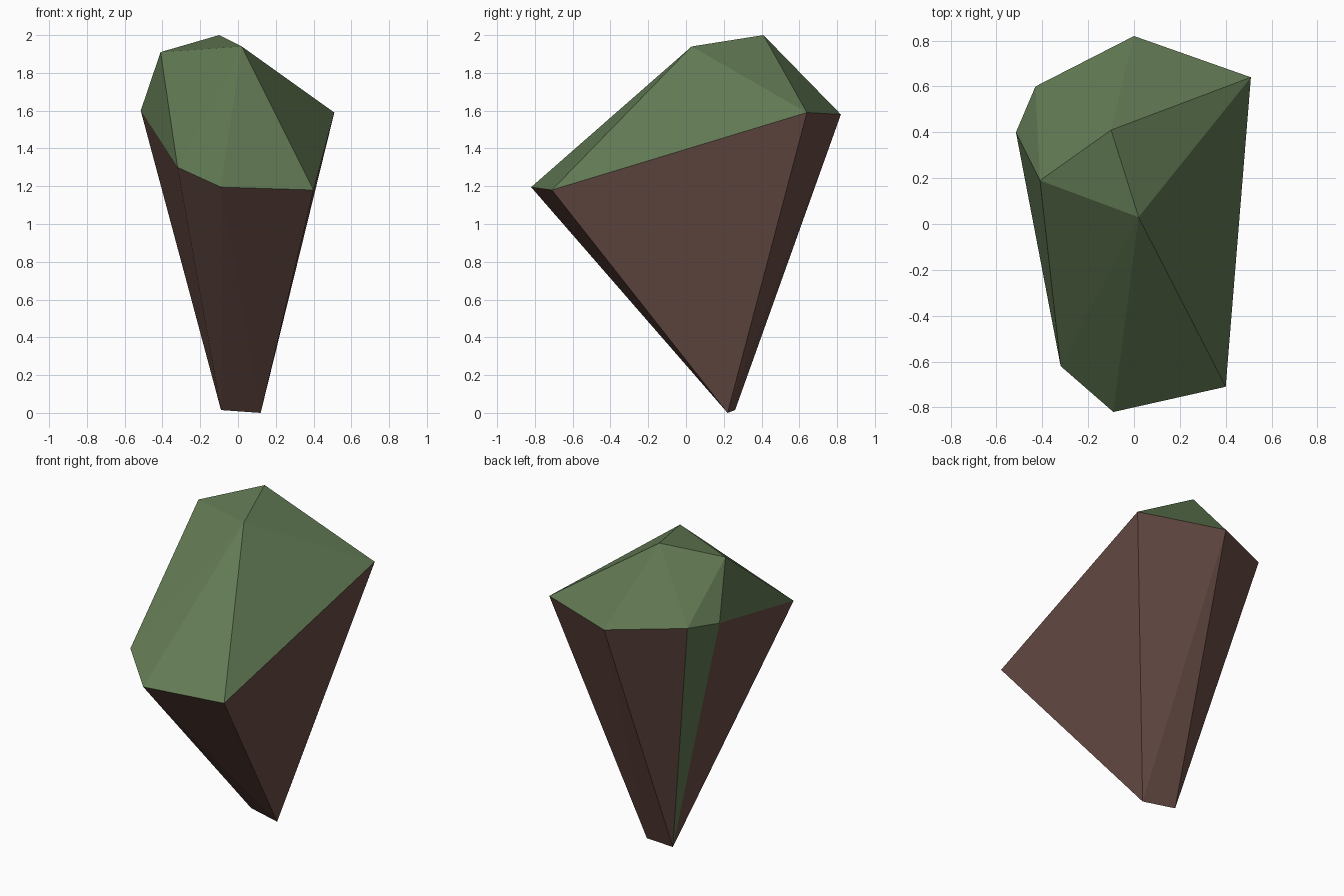
import bpy
import bmesh

if "Cube" in bpy.data.objects:
    bpy.data.objects.remove(bpy.data.objects["Cube"])


def material(name, rgb):
    m = bpy.data.materials.new(name)
    m.diffuse_color = (*rgb, 1.0)
    m.use_nodes = True
    m.node_tree.nodes["Principled BSDF"].inputs["Base Color"].default_value = m.diffuse_color
    return m


# Rim corners, counter-clockwise from above, starting at the back
rim = [(0.0, 0.82, 1.58), (-0.43, 0.60, 1.62), (-0.515, 0.40, 1.60),
       (-0.32, -0.62, 1.30), (-0.09, -0.82, 1.195), (0.40, -0.71, 1.18),
       (0.51, 0.64, 1.59)]
crown = [(-0.10, 0.41, 2.0), (-0.41, 0.19, 1.91), (0.02, 0.03, 1.94)]
tip = [(-0.09, 0.26, 0.015), (0.12, 0.22, 0.0)]

bm = bmesh.new()
R = [bm.verts.new(p) for p in rim]
back, left, front = [bm.verts.new(p) for p in crown]
tip_l, tip_r = [bm.verts.new(p) for p in tip]


def fan(apex, path, mat):
    """Triangles from one corner to each segment of a path."""
    faces = []
    for a, b in zip(path, path[1:]):
        f = bm.faces.new((apex, a, b))
        f.material_index = mat
        faces.append(f)
    return faces


# Mossy top facets
fan(back, [R[6], R[0], R[1], left, front, R[6]], 0)
fan(left, [R[1], R[2], R[3], front], 0)
fan(front, [R[3], R[4], R[5], R[6]], 0)

# Earthy underside, with one mossy sliver running down the left back
under = fan(tip_l, [tip_r, R[4], R[3], R[2], R[1], R[0], tip_r], 1)
fan(tip_r, [R[0], R[6], R[5], R[4]], 1)
under[3].material_index = 0

bmesh.ops.recalc_face_normals(bm, faces=bm.faces)
mesh = bpy.data.meshes.new("floating_rock")
bm.to_mesh(mesh)
bm.free()
mesh.materials.append(material("moss_green", (0.120, 0.191, 0.087)))
mesh.materials.append(material("earth_brown", (0.138, 0.072, 0.060)))
rock = bpy.data.objects.new("floating_rock", mesh)
bpy.context.collection.objects.link(rock)
